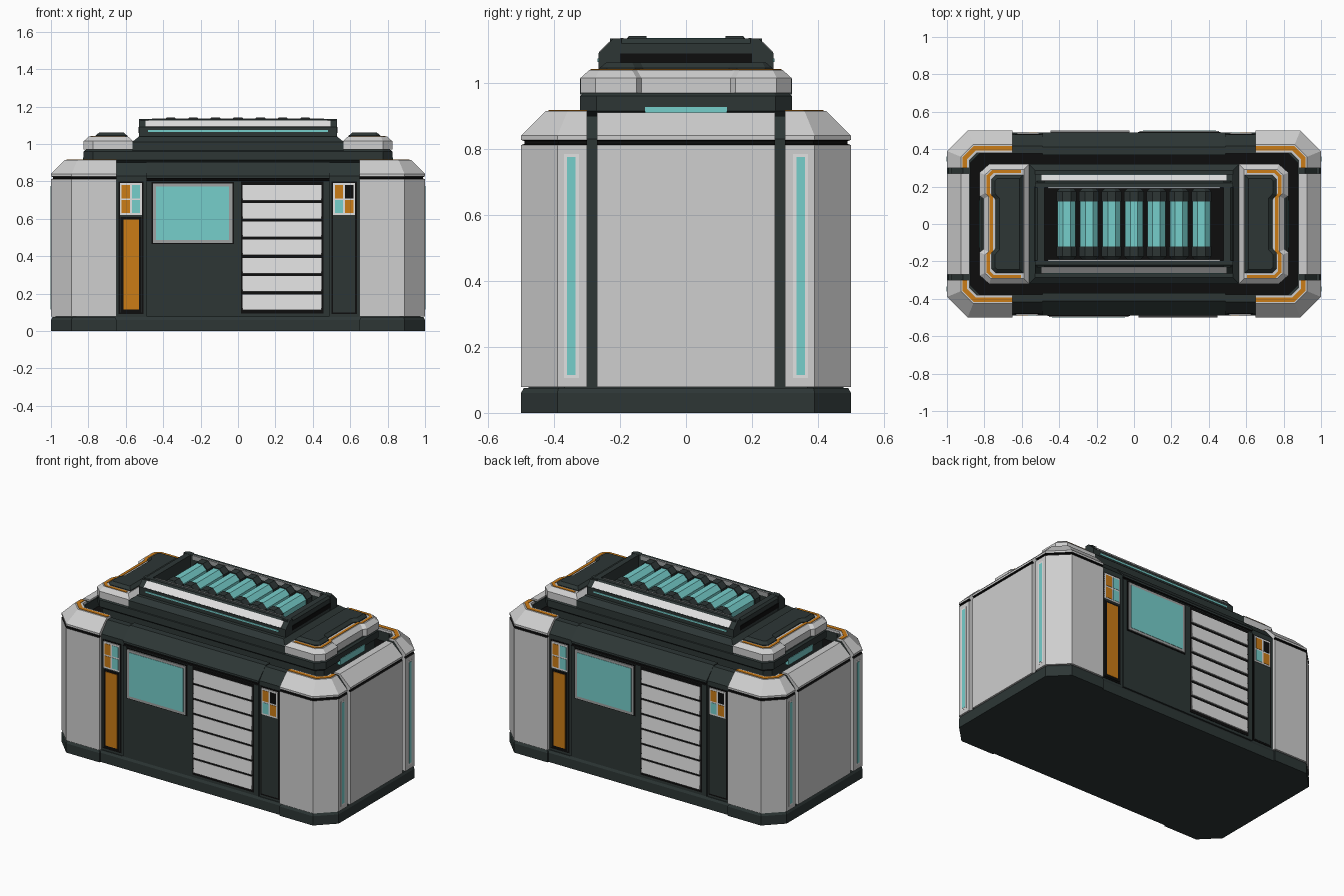
import bpy, bmesh, math
from mathutils import Vector, Matrix

if "Cube" in bpy.data.objects:
    bpy.data.objects.remove(bpy.data.objects["Cube"])


def material(name, r, g, b):
    m = bpy.data.materials.new(name)
    m.use_nodes = True
    m.diffuse_color = (r, g, b, 1)
    m.node_tree.nodes["Principled BSDF"].inputs["Base Color"].default_value = (r, g, b, 1)
    return m


LIGHT = material("light_grey", .62, .62, .62)
WHITE = material("white", .75, .75, .75)
GREY = material("mid_grey", .35, .36, .36)
DARK = material("dark_slate", .026, .037, .036)
BLACK = material("black", .004, .004, .004)
CYAN = material("cyan", .18, .62, .6)
ORANGE = material("orange", .6, .2, .008)

ONE = [(1, 1)]
TURN = [(1, 1), (-1, -1)]
FRONT_BACK = [(1, 1), (1, -1)]
SIDES = [(1, 1), (-1, 1)]
ALL = [(1, 1), (-1, 1), (1, -1), (-1, -1)]


def finish(name, bm, mats):
    bmesh.ops.recalc_face_normals(bm, faces=bm.faces)
    me = bpy.data.meshes.new(name)
    bm.to_mesh(me)
    bm.free()
    for m in mats:
        me.materials.append(m)
    ob = bpy.data.objects.new(name, me)
    bpy.context.collection.objects.link(ob)
    return ob


def offset(path, d, closed):
    """Move a counter-clockwise path inward by d with mitred corners."""
    pts = [Vector(p) for p in path]
    n = len(pts)
    out = []
    for i, p in enumerate(pts):
        a = pts[i - 1] if closed or i > 0 else None
        b = pts[(i + 1) % n] if closed or i < n - 1 else None
        dirs = [(p - a).normalized()] if a else []
        dirs += [(b - p).normalized()] if b else []
        nor = [Vector((-t.y, t.x)) for t in dirs]
        mid = sum(nor, Vector((0, 0))).normalized()
        out.append(p + mid * d / mid.dot(nor[0]))
    return out


def sweep(name, path, profile, mat, copies=ONE, closed=False, solid=False, groove=None):
    """Run an (inset, z) profile along a plan path; solid stacks it as levels."""
    bm = bmesh.new()
    n, k = len(path), len(profile)
    for sx, sy in copies:
        rows = [[bm.verts.new((p.x * sx, p.y * sy, z)) for p in offset(path, d, closed)]
                for d, z in profile]
        for j in range(k - 1 if solid else k):
            for i in range(n if closed else n - 1):
                a, b, u = rows[j], rows[(j + 1) % k], (i + 1) % n
                f = bm.faces.new((a[i], a[u], b[u], b[i]))
                f.material_index = int(groove is not None and j in groove)
        if solid:
            bm.faces.new(rows[0])
            bm.faces.new(rows[-1])
        elif not closed:
            bm.faces.new([r[0] for r in rows])
            bm.faces.new([r[-1] for r in rows])
    return finish(name, bm, [mat, BLACK] if groove else [mat])


def box(name, x, y, z, mat, copies=ONE):
    path = [(x[0], y[0]), (x[1], y[0]), (x[1], y[1]), (x[0], y[1])]
    return sweep(name, path, [(0, z[0]), (0, z[1])], mat, copies, True, True)


def plate(name, x, z, front, mat):
    """Plate on the front wall, repeated on the back by a half turn."""
    return box(name, x, (-front, -.465), z, mat, TURN)


def octagon(hx, hy, c):
    return [(-hx + c, -hy), (hx - c, -hy), (hx, -hy + c), (hx, hy - c),
            (hx - c, hy), (-hx + c, hy), (-hx, hy - c), (-hx, -hy + c)]


def mirror_y(half):
    return half + [(x, -y) for x, y in reversed(half)]


# Plinth and dark inner shell
quarter = [(.65, -.49), (.65, -.5), (.89, -.5), (1, -.39)]
half = mirror_y(quarter)
plinth = half + [(-x, -y) for x, y in half]
sweep("plinth", plinth, [(0, 0), (0, .06), (.008, .075)], DARK, closed=True, solid=True)
sweep("black_core", octagon(.94, .44, .1), [(0, .06), (0, .84)], BLACK, closed=True, solid=True)
sweep("inner_shell", octagon(.975, .478, .11),
      [(0, .07), (0, .83), (.06, .9), (.1, .9), (.1, .83)], DARK, closed=True)

# Outer walls with a seam groove and sloped rim
wall = [(0, .078), (0, .812), (.01, .815), (.01, .824), (0, .827), (0, .84),
        (.075, .915), (.12, .915), (.12, .83), (.03, .078)]
corner = [(.65, -.5), (.89, -.5), (1, -.39), (1, -.3)]
sweep("corner_walls", corner, wall, LIGHT, ALL, groove=(1, 2, 3))
sweep("corner_stripes", corner, [(.083, .914), (.083, .918), (.106, .918), (.106, .914)], ORANGE, ALL)
sweep("end_panels", [(1, -.27), (1, .27)], [(d, min(z, .91)) for d, z in wall], LIGHT, SIDES, groove=(1, 2, 3))
low = [(d, z - .01 if z > .8 else z) for d, z in wall]
sweep("center_panels", [(-.49, -.488), (.49, -.488)], low, DARK, FRONT_BACK, groove=(1, 2, 3))
box("corner_light_frames", (.99, 1.001), (-.37, -.325), (.105, .785), WHITE, ALL)
box("corner_lights", (.99, 1.002), (-.36, -.335), (.115, .775), CYAN, ALL)

# Columns beside the centre panel
for side, x0 in (("left", .5), ("right", -.64)):
    plate(side + "_column_edge", (x0, x0 + .135), (.09, .8), .481, BLACK)
    plate(side + "_column_face", (x0 + .009, x0 + .126), (.1, .79), .483, DARK)
    plate(side + "_button_frame", (x0 + .009, x0 + .126), (.62, .792), .487, WHITE)
    colors = [ORANGE, BLACK, CYAN, ORANGE] if side == "left" else [ORANGE, CYAN, ORANGE, CYAN]
    for i, m in enumerate(colors):
        bx, bz = x0 + .018 + (i % 2) * .055, .71 - (i // 2) * .08
        plate(f"{side}_button_{i + 1}", (bx, bx + .044), (bz, bz + .07), .489, m)
plate("orange_panel_edge", (-.629, -.516), (.1, .61), .485, BLACK)
plate("orange_panel", (-.613, -.53), (.115, .597), .488, ORANGE)

# Screen
plate("screen_edge", (-.462, -.022), (.465, .797), .491, BLACK)
plate("screen_frame", (-.455, -.03), (.472, .79), .497, GREY)
plate("screen", (-.438, -.047), (.488, .773), .499, CYAN)

# Louvre
plate("louvre_back", (.015, .457), (.095, .8), .49, BLACK)
for i in range(7):
    z = .113 + i * .0975
    sweep(f"louvre_slat_{i + 1}", [(.025, -.499), (.447, -.499)],
          [(0, z), (.007, z + .083), (.02, z + .083), (.02, z)], WHITE, TURN)

# Upper deck
sweep("upper_deck", octagon(.825, .322, .05),
      [(.02, .83), (.02, .9), (0, .915), (0, .96), (.012, .97)], DARK, closed=True, solid=True)
box("deck_lights", (.8, .828), (-.125, .125), (.885, .927), CYAN, SIDES)
sweep("rack_base", [(-.565, -.322), (.565, -.322), (.565, .322), (-.565, .322)],
      [(0, .965), (0, 1.012), (.035, 1.04)], DARK, closed=True, solid=True)

# End caps with stripe and dark pad
cap = mirror_y([(.56, -.32), (.775, -.32), (.825, -.275), (.825, -.15), (.805, -.135)])
sweep("end_caps", cap, [(0, .97), (0, 1.015), (.028, 1.04)], LIGHT, SIDES, True, True)
stripe = mirror_y([(.605, -.29), (.755, -.29), (.788, -.26), (.788, -.16), (.772, -.14)])
sweep("cap_stripes", stripe, [(0, 1.039), (0, 1.043), (.017, 1.043), (.017, 1.039)], ORANGE, SIDES)
pad = mirror_y([(.592, -.262), (.74, -.262), (.762, -.24), (.762, -.155), (.74, -.13)])
sweep("cap_pads", pad, [(0, 1.038), (0, 1.045), (.02, 1.062)], DARK, SIDES, True, True)

# Tube rack
rail = [(-.53, -.265), (.53, -.265)]
sweep("rack_rails", rail, [(0, 1.035), (0, 1.09), (.045, 1.135), (.07, 1.135), (.07, 1.035)], DARK, FRONT_BACK)
sweep("rack_ends", [(.528, -.23), (.528, .23)],
      [(0, 1.035), (0, 1.12), (.012, 1.134), (.05, 1.134), (.05, 1.035)], DARK, SIDES)
box("rack_end_slots", (.52, .531), (-.2, .2), (1.06, 1.09), BLACK, SIDES)
box("rack_floor", (-.49, .49), (-.21, .21), (1.03, 1.055), BLACK)
sweep("rail_plates", [(-.495, -.265), (.495, -.265)],
      [(0, 1.094), (.032, 1.126), (.037, 1.122), (.005, 1.09)], WHITE, FRONT_BACK)
box("rail_lights", (-.48, .48), (-.268, -.26), (1.064, 1.074), CYAN, FRONT_BACK)
box("rail_inner_trim", (-.46, .46), (-.198, -.19), (1.11, 1.137), GREY, FRONT_BACK)


def tube_part(bm, x, y, depth, r1, r2):
    spin = Matrix.Rotation(math.pi / 2, 4, "X") @ Matrix.Rotation(math.pi / 8, 4, "Z")
    bmesh.ops.create_cone(bm, cap_ends=True, segments=8, radius1=r1, radius2=r2, depth=depth,
                          matrix=Matrix.Translation((x, y, 1.088)) @ spin)


glass, collars = bmesh.new(), bmesh.new()
for i in range(7):
    x = (i - 3) * .12
    tube_part(glass, x, 0, .25, .052, .052)
    for s in (-1, 1):
        tube_part(collars, x, s * .147, .054, .058, .058)
        small, big = .036, .056
        tube_part(collars, x, s * .184, .02, small if s > 0 else big, big if s > 0 else small)
finish("glass_tubes", glass, [CYAN])
finish("tube_collars", collars, [DARK])
